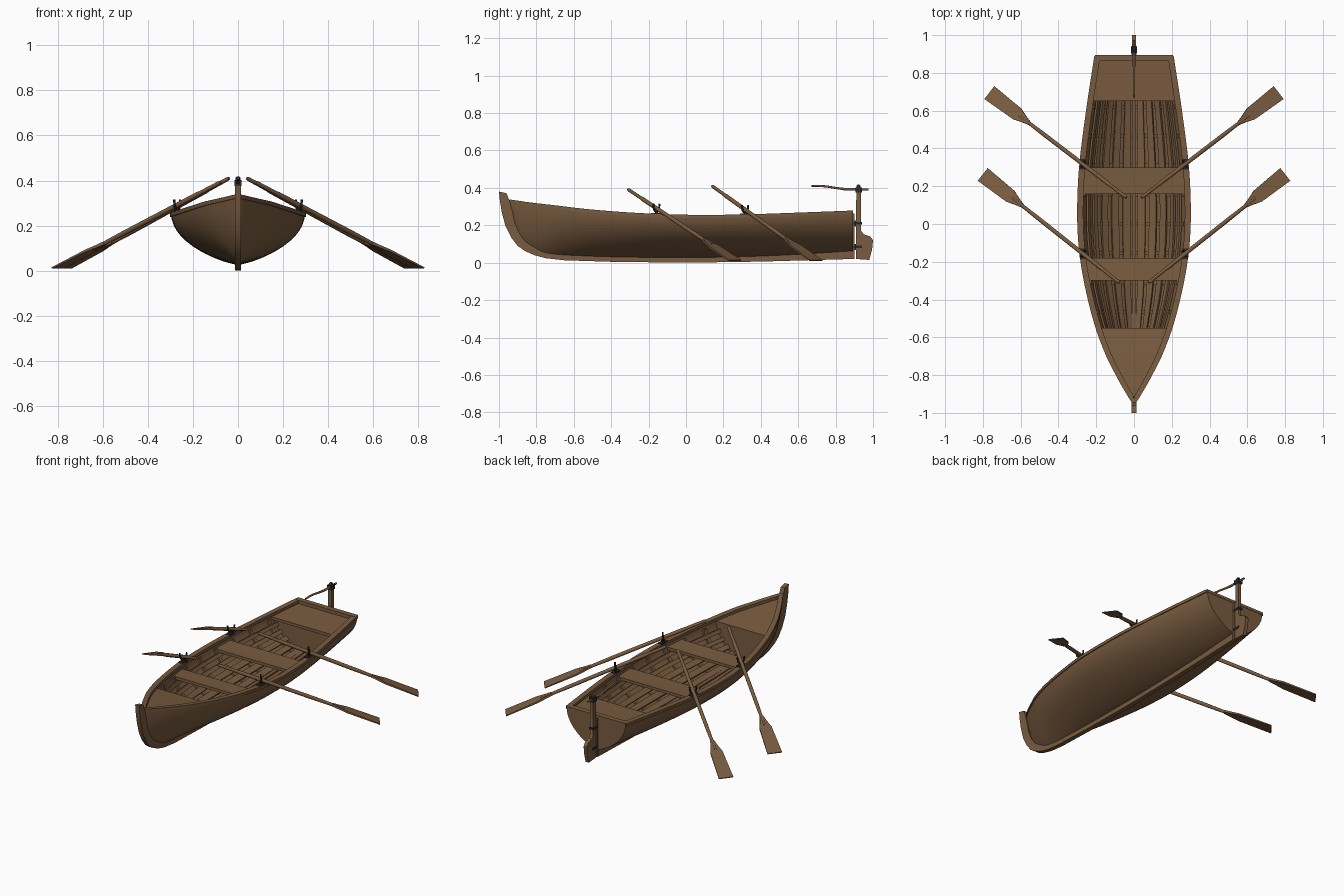
import bpy, bmesh, math
from mathutils import Vector

if "Cube" in bpy.data.objects:
    bpy.data.objects.remove(bpy.data.objects["Cube"])


def material(name, rgb):
    m = bpy.data.materials.new(name)
    m.diffuse_color = (*rgb, 1)
    m.use_nodes = True
    m.node_tree.nodes["Principled BSDF"].inputs["Base Color"].default_value = m.diffuse_color
    return m


WOOD = material("brown wood", (0.19, 0.105, 0.05))
METAL = material("dark metal", (0.022, 0.022, 0.027))


def loft(name, rings, mat=WOOD, caps=True, angle=35):
    """Skin a list of closed rings of points."""
    bm = bmesh.new()
    vs = [[bm.verts.new(p) for p in r] for r in rings]
    n = len(rings[0])
    for a, b in zip(vs, vs[1:]):
        for i in range(n):
            j = (i + 1) % n
            bm.faces.new((a[i], a[j], b[j], b[i]))
    if caps:
        bm.faces.new(vs[0])
        bm.faces.new(vs[-1])
    bmesh.ops.recalc_face_normals(bm, faces=bm.faces)
    me = bpy.data.meshes.new(name)
    bm.to_mesh(me)
    bm.free()
    me.materials.append(mat)
    me.polygons.foreach_set("use_smooth", [True] * len(me.polygons))
    me.set_sharp_from_angle(angle=math.radians(angle))
    ob = bpy.data.objects.new(name, me)
    bpy.context.collection.objects.link(ob)
    return ob


def box(name, x0, x1, y0, y1, z0, z1, mat=WOOD):
    return loft(name, [[(x0, y, z0), (x1, y, z0), (x1, y, z1), (x0, y, z1)] for y in (y0, y1)], mat)


def tube(name, path, radii, mat=WOOD, n=10):
    path = [Vector(p) for p in path]
    rings = []
    for i, p in enumerate(path):
        d = path[min(i + 1, len(path) - 1)] - path[max(i - 1, 0)]
        q = d.to_track_quat('Z', 'Y')
        r = radii[i] if isinstance(radii, (list, tuple)) else radii
        rings.append([p + q @ Vector((r * math.cos(k * math.tau / n), r * math.sin(k * math.tau / n), 0))
                      for k in range(n)])
    return loft(name, rings, mat, angle=50)


# hull stations: y, half width, bottom z, sheer z
ST = [(-.945, .006, .32, .335), (-.93, .018, .24, .332), (-.90, .036, .15, .328), (-.86, .06, .10, .322),
      (-.78, .103, .05, .312), (-.70, .143, .037, .303), (-.55, .20, .032, .285), (-.35, .252, .028, .268),
      (-.15, .286, .026, .257), (.05, .297, .026, .252), (.30, .287, .03, .254), (.60, .25, .042, .264),
      (.89, .206, .06, .275)]


def slope(i, k):
    a, b = ST[max(i - 1, 0)], ST[min(i + 1, len(ST) - 1)]
    return (b[k] - a[k]) / (b[0] - a[0])


def station(y):
    """Smoothly interpolated half width, bottom and sheer."""
    i = 0
    while i < len(ST) - 2 and y > ST[i + 1][0]:
        i += 1
    a, b = ST[i], ST[i + 1]
    h = b[0] - a[0]
    t = (y - a[0]) / h
    return [(2*t**3 - 3*t*t + 1) * a[k] + (t**3 - 2*t*t + t) * h * slope(i, k)
            + (3*t*t - 2*t**3) * b[k] + (t**3 - t*t) * h * slope(i + 1, k) for k in (1, 2, 3)]


def skin(y, a, t=0):
    """Point on the hull section at angle a, offset inwards by t."""
    hw, zb, zt = station(y)
    hw, zb = max(hw - t, .002), min(zb + t, zt - .004)
    p = 1.5 + .4 * min(1, max(0, (-y - .4) / .5))
    return Vector((math.copysign(hw * abs(math.sin(a)) ** p, a), y, zb + (zt - zb) * (1 - math.cos(a))))


def angle_at(y, z, t):
    _, zb, zt = station(y)
    zb += t
    return math.acos(max(0, min(1, 1 - (z - zb) / max(zt - zb, .004))))


def span(a, b, n):
    return [a + (b - a) * i / n for i in range(n + 1)]


# planked shell with wall thickness
arc = span(-math.pi / 2, math.pi / 2, 28)
ys = [-.945, -.938] + span(-.93, -.70, 10) + span(-.67, .89, 30)
loft("hull", [[skin(y, a) for a in arc] + [skin(y, a, .018) for a in reversed(arc)] for y in ys],
     caps=False, angle=45)

# transom with its top cap
loft("transom", [[skin(y, a, .001) for a in arc] for y in (.868, .892)])
box("transom_cap", -.206, .206, .862, .894, .262, .279)

# gunwale rails
for s in (1, -1):
    rings = []
    for y in ys:
        hw, _, zt = station(y)
        o, i = s * (hw + .004), s * max(hw - .028, 0)
        rings.append([(o, y, zt - .014), (o, y, zt + .004), (i, y, zt + .004), (i, y, zt - .014)])
    loft("gunwale_rail", rings)

# keel and stem: outer edge (y, z), inner edge (y, z)
KEEL = [(.89, .02, .89, .08), (.4, .006, .4, .045), (0, 0, 0, .035), (-.4, .005, -.4, .035),
        (-.65, .013, -.65, .045), (-.75, .024, -.74, .055), (-.81, .04, -.785, .07), (-.86, .062, -.825, .09),
        (-.90, .09, -.86, .115), (-.935, .135, -.89, .155), (-.965, .195, -.915, .21),
        (-.985, .27, -.93, .28), (-.995, .33, -.945, .335), (-1, .38, -.96, .372)]
loft("keel_and_stem", [[(-.014, a, b), (.014, a, b), (.014, c, d), (-.014, c, d)] for a, b, c, d in KEEL])

# ribs
for k in range(8):
    y = -.465 + .155 * k
    rings = []
    for a in span(math.radians(-82), math.radians(82), 24):
        rings.append([skin(y - .01, a, .016), skin(y + .01, a, .016), skin(y + .01, a, .031), skin(y - .01, a, .031)])
    loft("rib", rings)

# floorboards and stringers laid over the ribs
for s in (1, -1):
    for d0, d1 in ((10, 22), (27, 36), (41, 49), (55, 61), (68, 74)):
        a, b = s * math.radians(d0), s * math.radians(d1)
        loft("floorboard", [[skin(y, a, .029), skin(y, b, .029), skin(y, b, .04), skin(y, a, .04)]
                            for y in span(-.6, .7, 20)])
loft("keelson", [[(x, y, station(y)[1] + z) for x, z in ((-.011, .015), (.011, .015), (.011, .046), (-.011, .046))]
                 for y in span(-.6, .7, 20)])


# seats and end decks, cut to the inside of the hull
def seat(name, y0, y1, drop, n=6):
    rings = []
    for y in span(y0, y1, n):
        z = station(y)[2] - drop
        w0 = skin(y, angle_at(y, z - .018, .012), .012).x
        w1 = skin(y, angle_at(y, z, .012), .012).x
        rings.append([(-w0, y, z - .018), (w0, y, z - .018), (w1, y, z), (-w1, y, z)])
    loft(name, rings)


seat("front_thwart", -.30, -.18, .032)
seat("rear_thwart", .16, .30, .032)
seat("bow_deck", -.915, -.55, .016, 14)
seat("stern_seat", .65, .875, .02)

# bulkheads under the end decks
for y in (-.565, .662):
    m = angle_at(y, station(y)[2] - .03, .012)
    loft("bulkhead", [[skin(v, a, .012) for a in span(-m, m, 20)] for v in (y, y + .012)])

# oars with rowlocks, mirrored left and right
for s in (1, -1):
    for h, e in (((.04, .14, .41), (.765, .695, .012)), ((.078, -.31, .392), (.80, .262, .012))):
        h, e = Vector((s * h[0], h[1], h[2])), Vector((s * e[0], e[1], e[2]))
        d = e - h
        w = Vector((-d.y, d.x, 0)).normalized()
        up = d.cross(w).normalized()
        tube("oar_shaft", [h + d * t for t in (0, .01, .12, .14, .6, .78)], [.007, .009, .009, .011, .011, .008])
        loft("oar_blade", [[h + d * t + w * i * hw + up * j * th for i, j in ((-1, -1), (1, -1), (1, 1), (-1, 1))]
                           for t, hw, th in ((.71, .010, .007), (.75, .020, .006), (.80, .036, .005), (1, .043, .003))])
        c = h + d * ((.27 - abs(h.x)) / abs(d.x))
        zr = station(c.y)[2]
        box("rowlock_plate", c.x - .014, c.x + .014, c.y - .028, c.y + .028, zr - .004, zr + .009, METAL)
        tube("rowlock_pin", [(c.x, c.y, zr), (c.x, c.y, c.z - .012)], .008, METAL)
        z = Vector((0, 0, 1))
        pts = [c + w * .018 * math.cos(a) + z * .017 * math.sin(a) for a in span(math.pi, math.tau, 8)]
        pts = [c - w * .021 + z * .024] + pts + [c + w * .021 + z * .024]
        tube("rowlock_horns", pts, .005, METAL, 8)

# sternpost and rudder
box("sternpost", -.012, .012, .888, .902, .02, .262)
RUD = [(.908, .02), (.98, .015), (.995, .07), (1, .12), (.985, .14), (.95, .152), (.936, .172), (.936, .39),
       (.911, .39), (.908, .17)]
loft("rudder", [[(x, y, z) for y, z in RUD] for x in (-.011, .011)])
for z in (.085, .21):
    box("rudder_hinge", -.0145, .0145, .895, .942, z - .007, z + .007, METAL)
    tube("hinge_pin", [(0, .905, z - .016), (0, .905, z + .016)], .006, METAL)

# rudder head fitting and tiller
box("rudder_head", -.015, .015, .905, .941, .375, .403, METAL)
tube("head_knob", [(0, .923, .40), (0, .923, .412), (0, .923, .417)], [.011, .011, .006], METAL)
tube("tiller", [(0, .975, .392), (0, .90, .392), (0, .85, .393), (0, .80, .400), (0, .75, .408), (0, .71, .411),
                (0, .67, .410)], [.006, .007, .007, .006, .006, .006, .005])
